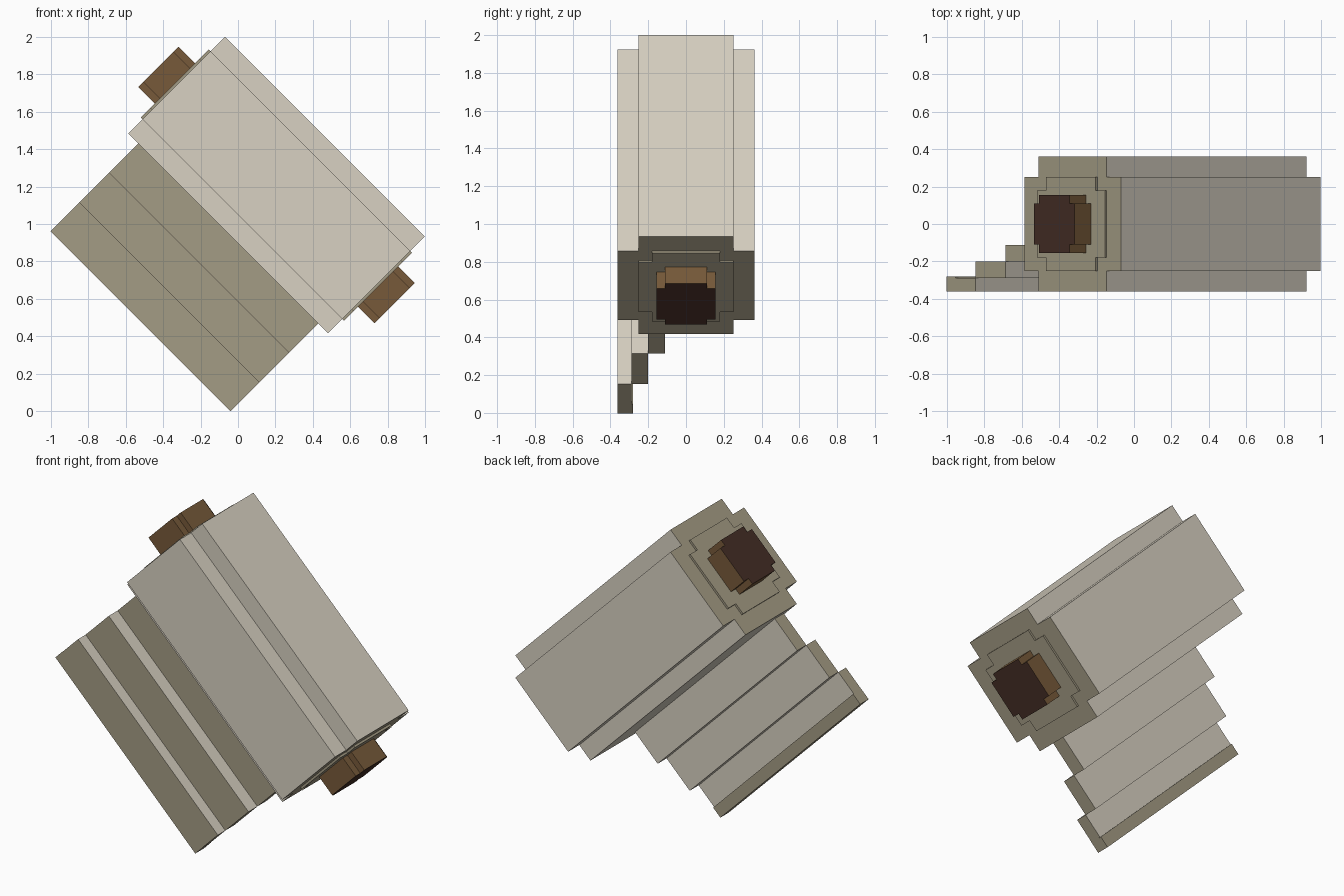
import bpy, bmesh, math
from mathutils import Matrix

if "Cube" in bpy.data.objects:
    bpy.data.objects.remove(bpy.data.objects["Cube"])


def material(name, srgb):
    m = bpy.data.materials.new(name)
    m.diffuse_color = [(c / 255 / 12.92 if c < 11 else ((c / 255 + 0.055) / 1.055) ** 2.4)
                       for c in srgb] + [1]
    m.use_nodes = True
    m.node_tree.nodes["Principled BSDF"].inputs["Base Color"].default_value = m.diffuse_color
    return m


cream = material("cream paper", (216, 209, 194))
tan = material("tan paper", (164, 156, 133))
brown = material("brown wood", (119, 90, 58))
dark = material("dark wood", (68, 45, 37))

# Local frame: x along the roll, z across it; the whole thing is tilted 45 degrees
TILT = Matrix.Rotation(math.radians(45), 4, 'Y')
MID, AXIS = -0.709, 1.0


def prism(name, profile, x0, x1, mats, second):
    """Extrude a (y, z) profile along x; faces where second(normal) holds get mats[1]."""
    bm = bmesh.new()
    face = bm.faces.new([bm.verts.new((x0, y, z)) for y, z in profile])
    ext = bmesh.ops.extrude_face_region(bm, geom=[face])
    for v in ext["geom"]:
        if isinstance(v, bmesh.types.BMVert):
            v.co.x = x1
    bmesh.ops.recalc_face_normals(bm, faces=bm.faces)
    bm.normal_update()
    for f in bm.faces:
        f.material_index = int(second(f.normal))
    me = bpy.data.meshes.new(name)
    bm.to_mesh(me)
    bm.free()
    for m in mats:
        me.materials.append(m)
    ob = bpy.data.objects.new(name, me)
    ob.matrix_world = TILT
    bpy.context.collection.objects.link(ob)
    return ob


def notched(y_out, y_in, z_out, z_in):
    """Rectangle with its four corners stepped inwards."""
    quarter = [(y_out, z_in), (y_in, z_in), (y_in, z_out)]
    half = quarter + [(-y, z) for y, z in reversed(quarter)]
    return [(y, AXIS + z) for y, z in half + [(-y, -z) for y, z in half]]


def rect(y0, y1, z0, z1):
    return [(y0, z0), (y1, z0), (y1, z1), (y0, z1)]


def is_end(n):
    return abs(n.x) > 0.5


# Rolled paper, its slightly protruding inner layer, and the rod through it
for name, size, half_len, mats in (
        ("paper_roll", (0.362, 0.252, 0.365, 0.257), 0.755, (cream, tan)),
        ("inner_roll", (0.252, 0.18, 0.257, 0.187), 0.768, (tan, tan)),
        ("rod", (0.155, 0.11, 0.153, 0.115), 0.894, (brown, dark))):
    prism(name, notched(*size), MID - half_len, MID + half_len, mats, is_end)

# Loose sheet curling down in three steps: tan inside and ends, cream outside
for name, y0, y1, z0, z1 in (
        ("sheet_lower", -0.362, -0.288, -0.028, 0.19),
        ("sheet_middle", -0.288, -0.2, 0.19, 0.415),
        ("sheet_upper", -0.2, -0.112, 0.415, 0.66)):
    prism(name, rect(y0, y1, z0, z1), -1.388, -0.028, (cream, tan),
          lambda n: is_end(n) or n.y < -0.5)

# Border strip along the free edge of the sheet
prism("sheet_edge", rect(-0.362, -0.28, -0.030, 0.04), -1.389, -0.027, (tan,), lambda n: False)
